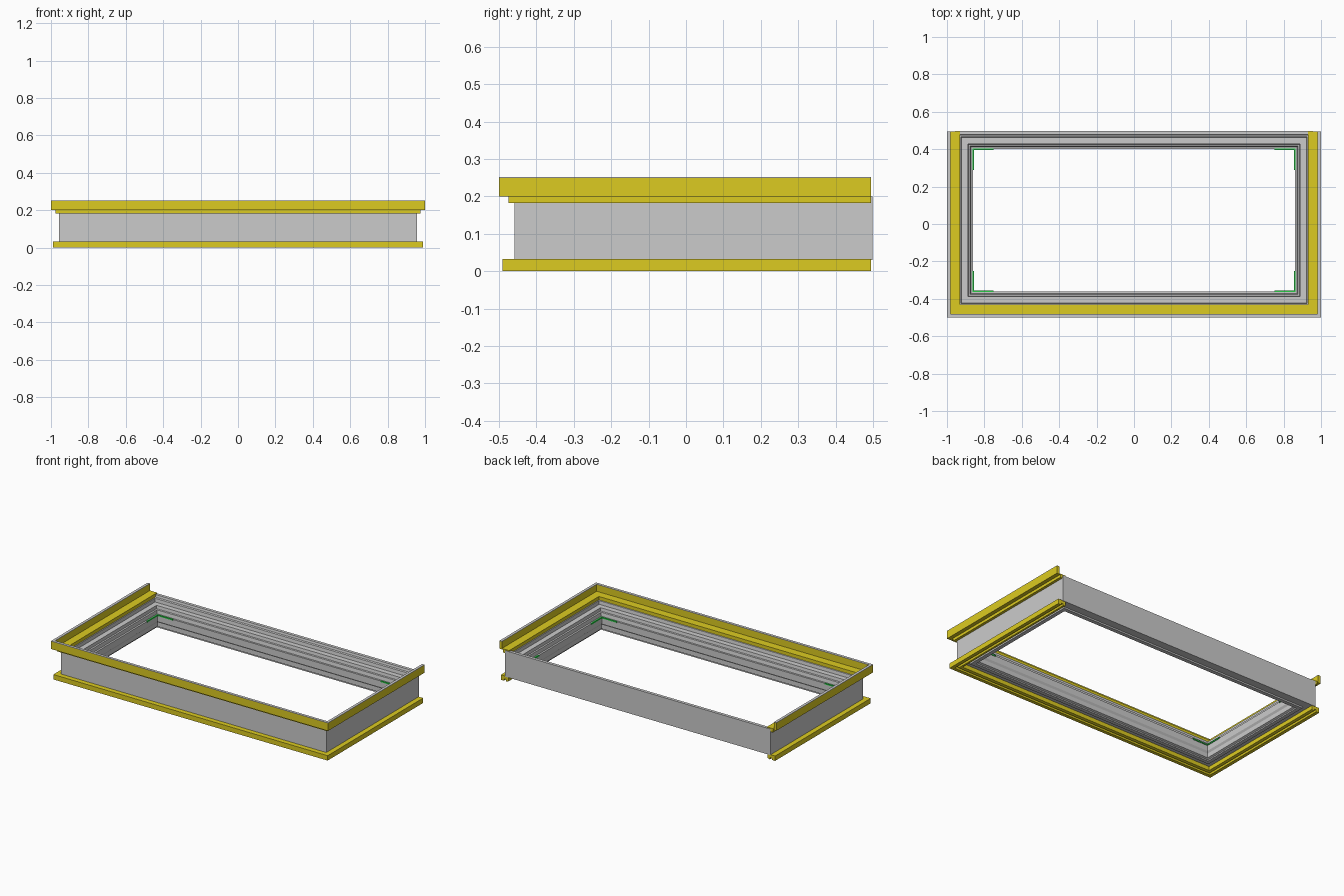
import bpy, bmesh

if "Cube" in bpy.data.objects:
    bpy.data.objects.remove(bpy.data.objects["Cube"])


def material(name, rgb):
    m = bpy.data.materials.new(name)
    m.diffuse_color = (*rgb, 1)
    m.use_nodes = True
    m.node_tree.nodes["Principled BSDF"].inputs["Base Color"].default_value = m.diffuse_color
    return m


YELLOW = material("yellow", (0.72, 0.6, 0.015))
GREEN = material("green", (0.02, 0.6, 0.06))
BACK_END = 0.495


def sweep(name, profile, closed, mat=None):
    """Sweep an (offset, height) profile around the frame with mitred corners.
    closed: full ring; otherwise a U open towards the back."""
    bm = bmesh.new()
    stations = []
    for sx, side in ((-1, "back"), (-1, "front"), (1, "front"), (1, "back")):
        row = []
        for d, z in profile:
            if side == "front":
                y = 0.5 - d
            else:
                y = d - 0.46 if closed else BACK_END
            row.append(bm.verts.new((sx * d, y, z)))
        stations.append(row)
    n = len(profile)
    for i in range(4 if closed else 3):
        a, b = stations[i], stations[(i + 1) % 4]
        for j in range(n):
            k = (j + 1) % n
            bm.faces.new((a[j], a[k], b[k], b[j]))
    if not closed:
        bm.faces.new(stations[0])
        bm.faces.new(stations[-1])
    bmesh.ops.recalc_face_normals(bm, faces=bm.faces)
    me = bpy.data.meshes.new(name)
    bm.to_mesh(me)
    bm.free()
    ob = bpy.data.objects.new(name, me)
    bpy.context.collection.objects.link(ob)
    if mat:
        me.materials.append(mat)
    return ob


def box(name, lo, hi, mat):
    bm = bmesh.new()
    bmesh.ops.create_cube(bm, size=1)
    for v in bm.verts:
        v.co = [(l + h) / 2 + c * (h - l) for l, h, c in zip(lo, hi, v.co)]
    me = bpy.data.meshes.new(name)
    bm.to_mesh(me)
    bm.free()
    me.materials.append(mat)
    ob = bpy.data.objects.new(name, me)
    bpy.context.collection.objects.link(ob)


# Grey wall: plain outside, stepped inside, beaded lower inner face, grooved underside
sweep("frame_body", [
    (0.958, 0.03), (0.958, 0.20), (0.938, 0.20), (0.935, 0.185), (0.925, 0.182),
    (0.922, 0.16), (0.888, 0.16), (0.885, 0.14), (0.876, 0.138), (0.872, 0.115),
    (0.86, 0.115), (0.86, 0.075), (0.868, 0.063), (0.868, 0.035),
    (0.88, 0.03), (0.88, 0.022), (0.905, 0.022), (0.908, 0.03)], True)

# Yellow upper trim: ledge with a raised outer lip
sweep("upper_trim", [
    (0.93, 0.182), (0.975, 0.182), (0.975, 0.20), (1.0, 0.20), (1.0, 0.249),
    (0.982, 0.249), (0.982, 0.206), (0.93, 0.206)], False, YELLOW)

# Grey cap on the lip
sweep("lip_cap", [(0.982, 0.249), (1.0, 0.249), (1.0, 0.252), (0.982, 0.252)], False)

# Yellow lower trim with a groove underneath
sweep("lower_trim", [
    (0.935, 0.004), (0.952, 0.0), (0.955, 0.012), (0.965, 0.012), (0.968, 0.0),
    (0.99, 0.0), (0.99, 0.032), (0.935, 0.032)], False, YELLOW)

# Green corner clips on the rim of the opening
for sx, xn in ((-1, "left"), (1, "right")):
    for sy, yn, edge in ((-1, "front", -0.36), (1, "back", 0.40)):
        x0, x1 = sorted((sx * 0.864, sx * 0.75))
        y0, y1 = sorted((edge + sy * 0.004, edge - sy * 0.004))
        box(f"{yn}_{xn}_clip_long", (x0, y0, 0.110), (x1, y1, 0.118), GREEN)
        x0, x1 = sorted((sx * 0.864, sx * 0.856))
        y0, y1 = sorted((edge + sy * 0.004, edge - sy * 0.11))
        box(f"{yn}_{xn}_clip_short", (x0, y0, 0.110), (x1, y1, 0.118), GREEN)
